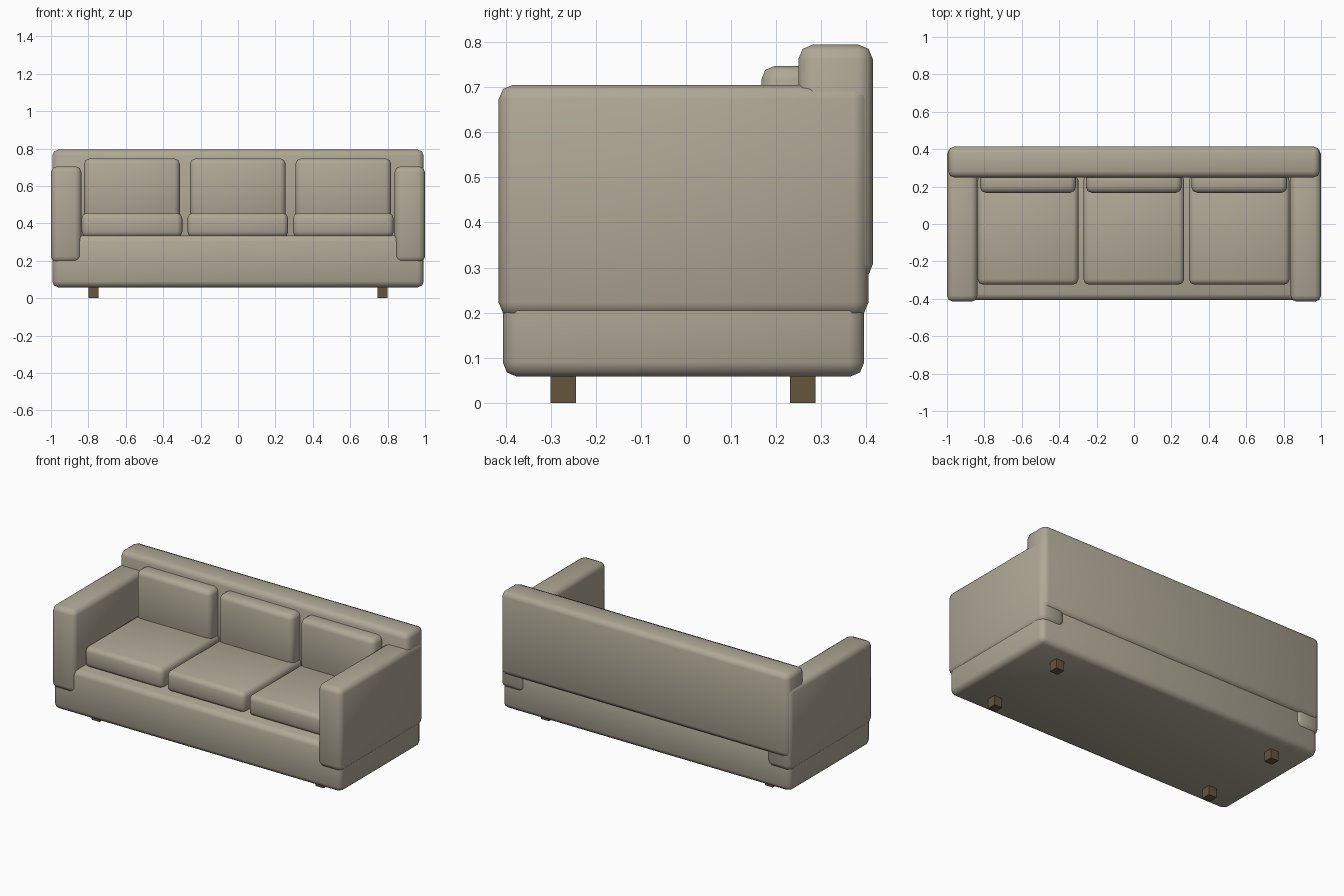
import bpy, math

if "Cube" in bpy.data.objects:
    bpy.data.objects.remove(bpy.data.objects["Cube"])


def material(name, rgb):
    m = bpy.data.materials.new(name)
    m.diffuse_color = (*rgb, 1)
    m.use_nodes = True
    m.node_tree.nodes["Principled BSDF"].inputs["Base Color"].default_value = m.diffuse_color
    return m


fabric = material("beige_fabric", (0.43, 0.39, 0.305))
wood = material("dark_wood", (0.13, 0.092, 0.046))


def box(name, x, y, z, mat, bevel=0.0):
    """Box spanning the given (min, max) ranges, with optional rounded edges."""
    bpy.ops.mesh.primitive_cube_add(size=1, location=[(a + b) / 2 for a, b in (x, y, z)])
    ob = bpy.context.object
    ob.name = name
    ob.scale = [b - a for a, b in (x, y, z)]
    bpy.ops.object.transform_apply(location=False, rotation=False, scale=True)
    ob.data.materials.append(mat)
    if bevel:
        mod = ob.modifiers.new("rounding", 'BEVEL')
        mod.width = bevel
        mod.segments = 2
        bpy.ops.object.modifier_apply(modifier=mod.name)
        bpy.ops.object.shade_smooth_by_angle(angle=math.radians(50))
    return ob


# Body
box("base", (-0.993, 0.993), (-0.406, 0.395), (0.058, 0.336), fabric, 0.032)
box("backrest", (-0.993, 0.993), (0.249, 0.414), (0.275, 0.794), fabric, 0.032)

# Arms and legs, mirrored left and right
for s, side in ((-1, "left"), (1, "right")):
    box(side + "_arm", sorted((s * 0.837, s * 1.0)), (-0.415, 0.404), (0.19, 0.705), fabric, 0.032)
    for end, y in (("front", -0.300), ("back", 0.231)):
        box(f"{end}_{side}_leg", sorted((s * 0.745, s * 0.80)), (y, y + 0.056), (0, 0.07), wood)

# Three seat and back cushions
for i, cx in enumerate((-0.567, -0.001, 0.563)):
    box(f"seat_cushion_{i + 1}", (cx - 0.269, cx + 0.269), (-0.324, 0.262), (0.326, 0.455), fabric, 0.028)
    box(f"back_cushion_{i + 1}", (cx - 0.256, cx + 0.256), (0.167, 0.29), (0.40, 0.747), fabric, 0.03)
